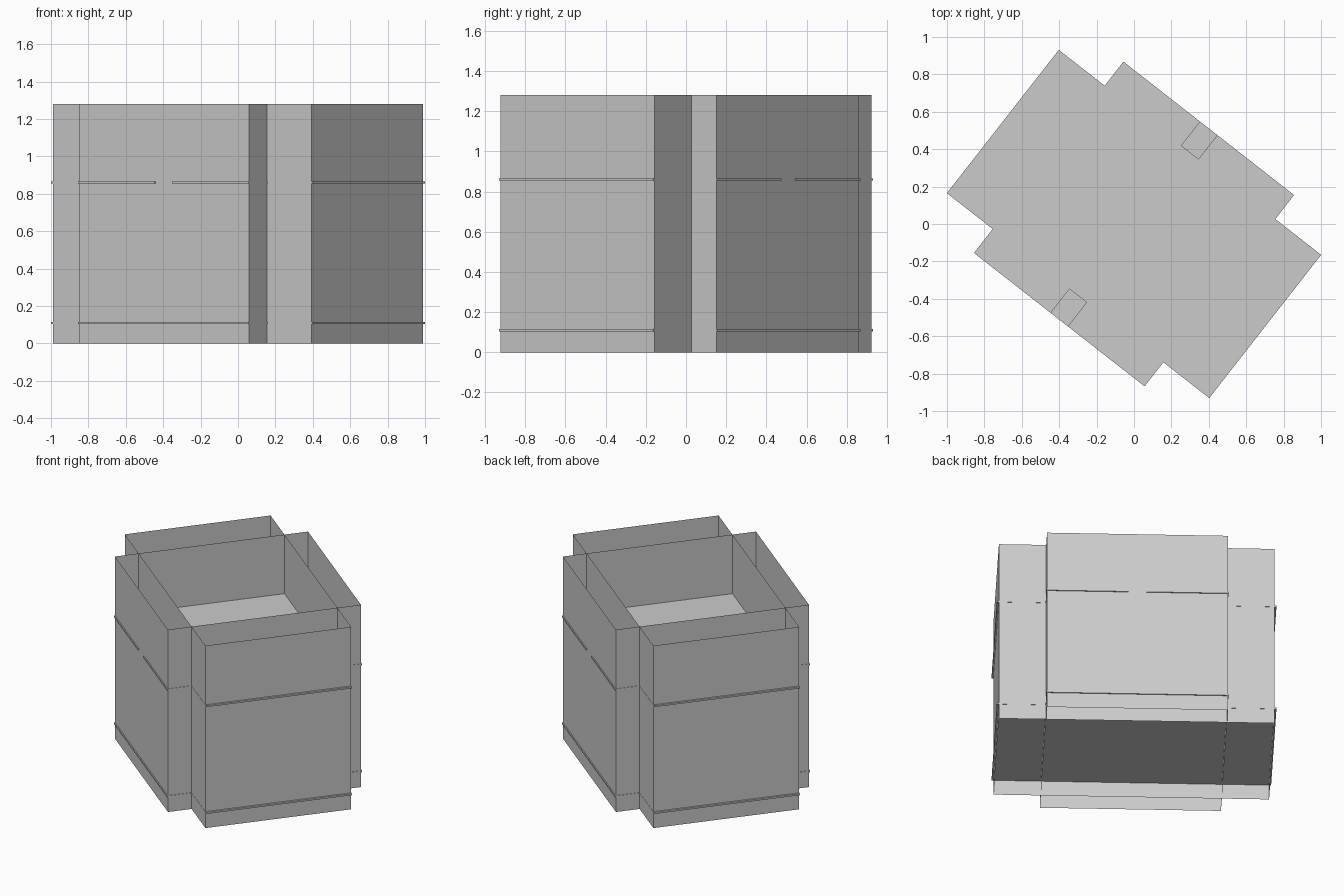
import bpy, bmesh, math
from mathutils import Matrix

cube = bpy.data.objects.get("Cube")
if cube:
    bpy.data.objects.remove(cube, do_unlink=True)

HEIGHT = 1.28
LONG, SHORT = 0.877, 0.485     # long arm of the cross: half length, half width
WIDE, DEEP = 0.576, 0.642      # short arm of the cross: half width, half depth
TURN = Matrix.Rotation(math.radians(-38), 4, 'Z')

grey = bpy.data.materials.new("light grey board")
grey.use_nodes = True
colour = (0.6, 0.6, 0.6, 1)
grey.diffuse_color = colour
grey.node_tree.nodes["Principled BSDF"].inputs["Base Color"].default_value = colour


def finish(name, bm):
    mesh = bpy.data.meshes.new(name)
    bm.to_mesh(mesh)
    bm.free()
    mesh.materials.append(grey)
    obj = bpy.data.objects.new(name, mesh)
    obj.matrix_world = TURN
    bpy.context.collection.objects.link(obj)


def wall(name, start, end):
    """Upright thin board between two floor points."""
    bm = bmesh.new()
    corners = [(*start, 0), (*end, 0), (*end, HEIGHT), (*start, HEIGHT)]
    bm.faces.new([bm.verts.new(c) for c in corners])
    finish(name, bm)


def shelf(name, z, quarter, thick=0.011):
    """Cross-shaped board, mirrored from one quarter of its outline."""
    back = quarter[::-1]
    outline = (quarter + [(-x, y) for x, y in back]
               + [(-x, -y) for x, y in quarter] + [(x, -y) for x, y in back])
    bm = bmesh.new()
    face = bm.faces.new([bm.verts.new((x, y, z - thick / 2)) for x, y in outline])
    top = bmesh.ops.extrude_face_region(bm, geom=[face])["geom"]
    bmesh.ops.translate(bm, vec=(0, 0, thick),
                        verts=[v for v in top if isinstance(v, bmesh.types.BMVert)])
    bmesh.ops.recalc_face_normals(bm, faces=bm.faces)
    finish(name, bm)


# Interlocking walls and the end panels that close the four arms
for side, s in (("left", 1), ("right", -1)):
    wall(side + "_cross_wall", (s * WIDE, -s * DEEP), (s * WIDE, s * DEEP))
    wall(side + "_end_panel", (s * LONG, -s * SHORT), (s * LONG, s * SHORT))
for side, s in (("back", 1), ("front", -1)):
    wall(side + "_long_wall", (s * LONG, s * SHORT), (-s * LONG, s * SHORT))
    wall(side + "_outer_panel", (s * WIDE, s * DEEP), (-s * WIDE, s * DEEP))

# Shelves whose edges stand slightly proud; the upper one is notched
cross = [(0.89, 0.486), (0.579, 0.486), (0.579, 0.649)]
notch = [(0.058, 0.649), (0.058, 0.486)]
shelf("lower_shelf", 0.11, cross)
shelf("upper_shelf", 0.86, cross + notch)
